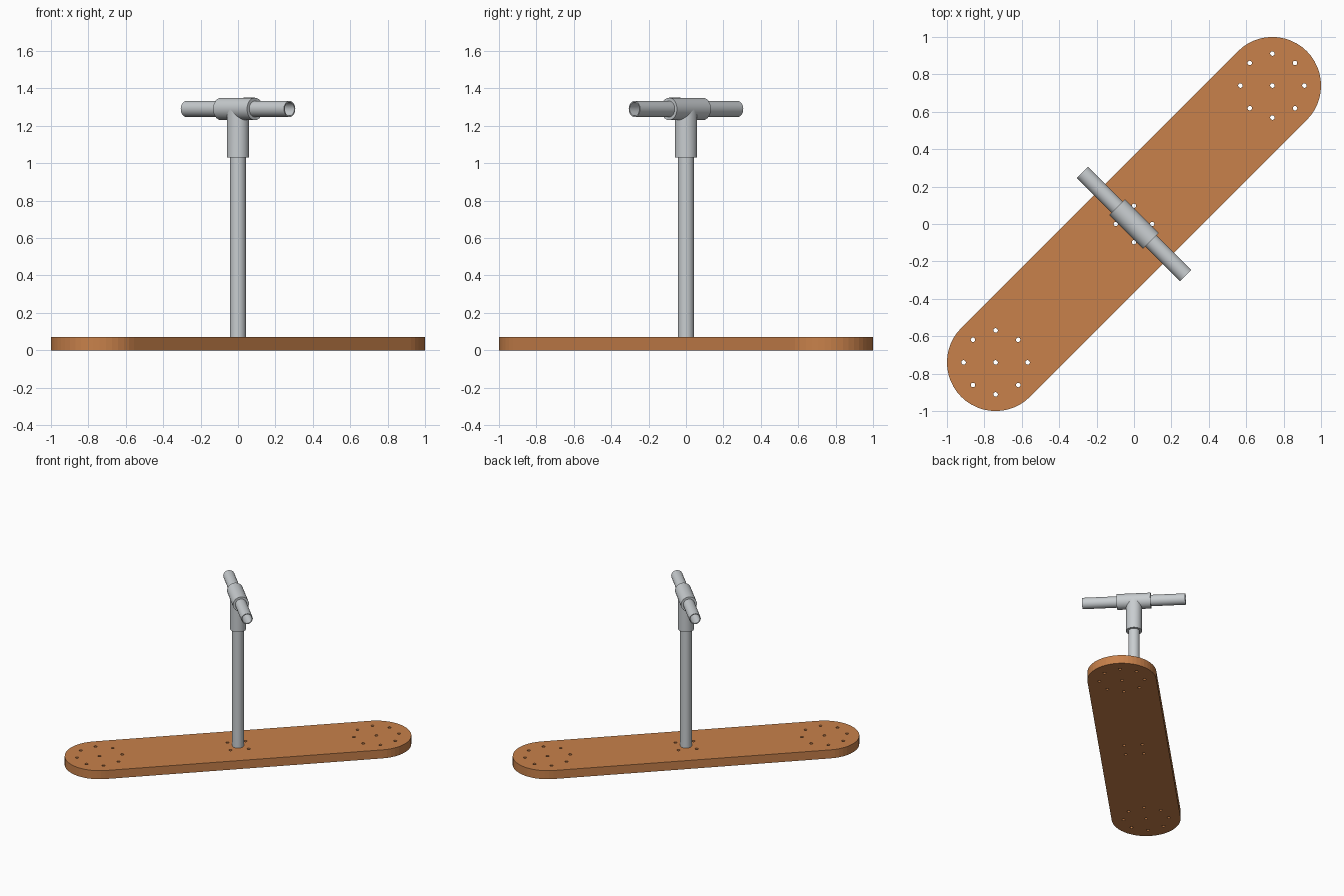
import bpy, bmesh
from math import cos, sin, pi, sqrt, radians
from mathutils import Matrix, Vector

cube = bpy.data.objects.get("Cube")
if cube:
    bpy.data.objects.remove(cube, do_unlink=True)


def make_material(name, rgb):
    mat = bpy.data.materials.new(name)
    mat.use_nodes = True
    mat.diffuse_color = (*rgb, 1)
    mat.node_tree.nodes["Principled BSDF"].inputs["Base Color"].default_value = (*rgb, 1)
    return mat


wood = make_material("orange wood", (0.58, 0.22, 0.07))
metal = make_material("pale grey metal", (0.58, 0.61, 0.63))

THICK = 0.07        # board thickness
END = 0.74          # board end centre, along both x and y
BOARD_R = 0.26
PIPE_R, TEE_R = 0.043, 0.06
AXIS_Z = 1.29       # height of the handle axis
ALONG = Matrix.Rotation(radians(-45), 4, 'Z') @ Matrix.Rotation(pi / 2, 4, 'Y')


def add_loop(curve, points):
    spline = curve.splines.new('POLY')
    spline.points.add(len(points) - 1)
    for p, (x, y) in zip(spline.points, points):
        p.co = (x, y, 0, 1)
    spline.use_cyclic_u = True
    spline.use_smooth = False


def arc(cx, cy, r, start, sweep, n, closed=False):
    steps = n if closed else n + 1
    return [(cx + r * cos(start + sweep * i / n),
             cy + r * sin(start + sweep * i / n)) for i in range(steps)]


def pipe(name, outer, inner, z0, z1, matrix=Matrix(), segments=32):
    """Hollow tube along local z, with ring-shaped ends."""
    bm = bmesh.new()
    rings = []
    for r, z in ((outer, z0), (outer, z1), (inner, z1), (inner, z0)):
        rings.append([bm.verts.new((x, y, z))
                      for x, y in arc(0, 0, r, 0, 2 * pi, segments, True)])
    for a, b in zip(rings, rings[1:] + rings[:1]):
        for i in range(segments):
            j = (i + 1) % segments
            bm.faces.new((a[i], a[j], b[j], b[i]))
    bm.transform(matrix)
    bmesh.ops.recalc_face_normals(bm, faces=bm.faces)
    mesh = bpy.data.meshes.new(name)
    bm.to_mesh(mesh)
    bm.free()
    mesh.materials.append(metal)
    obj = bpy.data.objects.new(name, mesh)
    bpy.context.collection.objects.link(obj)
    bpy.ops.object.select_all(action='DESELECT')
    obj.select_set(True)
    bpy.context.view_layer.objects.active = obj
    bpy.ops.object.shade_smooth_by_angle(angle=radians(30))
    return obj


# Board: rounded plank outline with drilled holes
outline = bpy.data.curves.new("board", 'CURVE')
outline.dimensions = '2D'
outline.fill_mode = 'BOTH'
outline.extrude = THICK / 2
add_loop(outline, arc(END, END, BOARD_R, -pi / 4, pi, 24)
         + arc(-END, -END, BOARD_R, 3 * pi / 4, pi, 24))
holes = arc(0, 0, 0.097, 0, 2 * pi, 4, True)
for c in (-END, END):
    holes += [(c, c)] + arc(c, c, 0.171, 0, 2 * pi, 8, True)
for x, y in holes:
    add_loop(outline, arc(x, y, 0.012, 0, 2 * pi, 16, True))
outline.materials.append(wood)
board = bpy.data.objects.new("board", outline)
board.location.z = THICK / 2
bpy.context.collection.objects.link(board)
bpy.ops.object.select_all(action='DESELECT')
board.select_set(True)
bpy.context.view_layer.objects.active = board
bpy.ops.object.convert(target='MESH')

# Upright post and crosswise handle
pipe("post", PIPE_R, 0.036, THICK, 1.2)
lift = Matrix.Translation((0, 0, AXIS_Z))
pipe("handle", PIPE_R, 0.036, -0.39, 0.39, lift @ ALONG)

# Tee fitting: sleeve around the handle, stem cut to meet it
pipe("tee_sleeve", TEE_R, PIPE_R, -0.128, 0.128, lift @ ALONG)
stem = pipe("tee_stem", TEE_R, PIPE_R, 1.03, AXIS_Z)
across = Vector((1, 1, 0)).normalized()
for v in stem.data.vertices:
    if v.co.z > 1.1:
        v.co.z = AXIS_Z - sqrt(max(0, TEE_R ** 2 - v.co.dot(across) ** 2))
